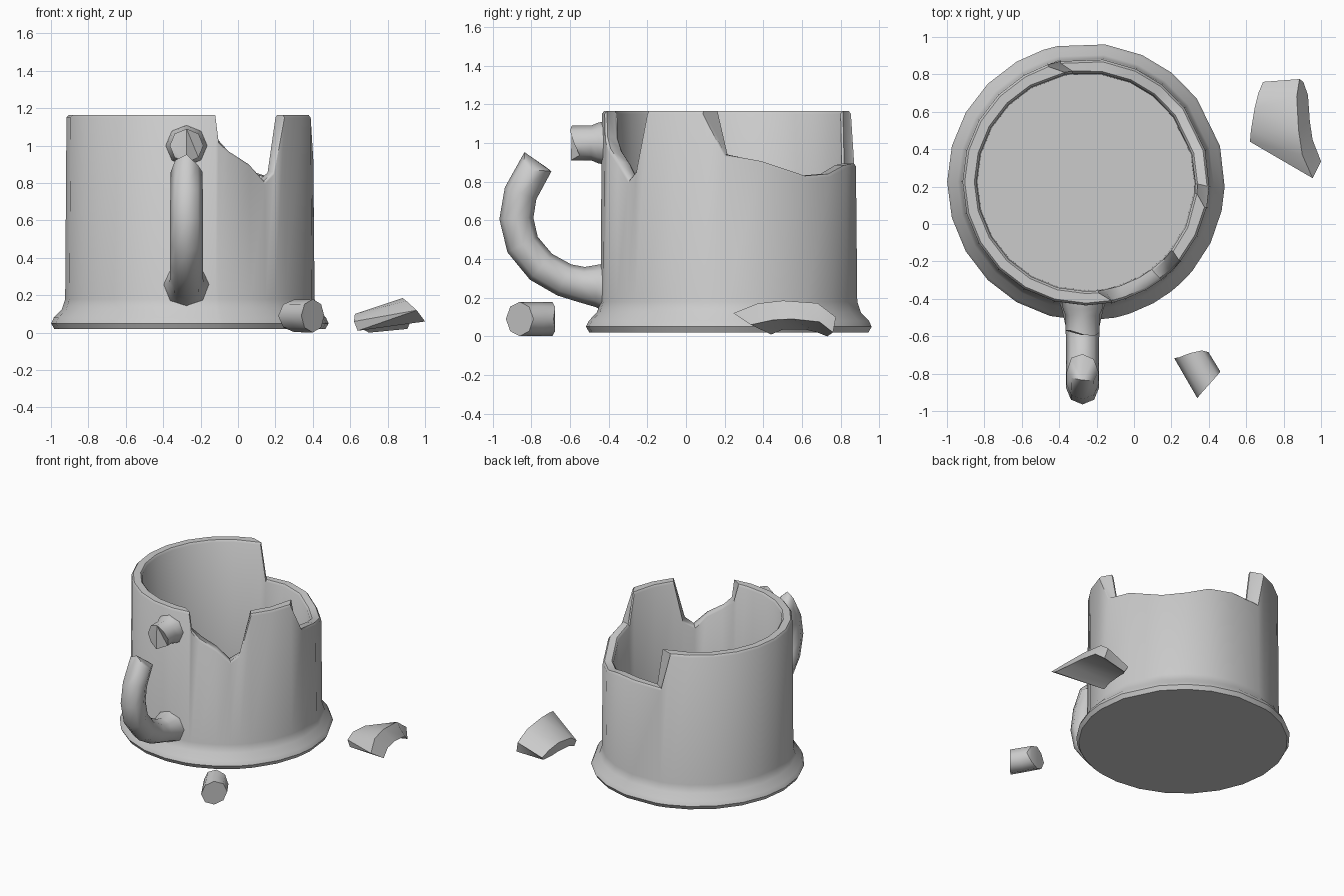
import bpy, bmesh, math
from mathutils import Vector

if "Cube" in bpy.data.objects:
    bpy.data.objects.remove(bpy.data.objects["Cube"])

CX, CY = -0.257, 0.225   # mug axis
TOP = 1.165


def skin(name, rings, angle=48):
    """Skin a list of closed vertex rings, cap both ends, shade smooth by angle."""
    bm = bmesh.new()
    loops = [[bm.verts.new(p) for p in r] for r in rings]
    n = len(loops[0])
    for a, b in zip(loops, loops[1:]):
        for i in range(n):
            j = (i + 1) % n
            bm.faces.new((a[i], a[j], b[j], b[i]))
    caps = [bm.faces.new(loops[0]), bm.faces.new(loops[-1])]
    bmesh.ops.triangulate(bm, faces=caps)
    bmesh.ops.recalc_face_normals(bm, faces=bm.faces[:])
    me = bpy.data.meshes.new(name)
    bm.to_mesh(me)
    bm.free()
    ob = bpy.data.objects.new(name, me)
    bpy.context.collection.objects.link(ob)
    bpy.ops.object.select_all(action='DESELECT')
    ob.select_set(True)
    bpy.context.view_layer.objects.active = ob
    bpy.ops.object.shade_smooth_by_angle(angle=math.radians(angle))
    return ob


def tube(name, pts, radii, side, jag0=None, jag1=None, sides=8):
    """Tube along a path; jag lists push end-ring vertices along the path."""
    pts = [Vector(p) for p in pts]
    side = Vector(side)
    last = len(pts) - 1
    rings = []
    for k, p in enumerate(pts):
        t = (pts[min(k + 1, last)] - pts[max(k - 1, 0)]).normalized()
        u = t.cross(side).normalized()
        jag = jag0 if k == 0 else jag1 if k == last else None
        ring = []
        for i in range(sides):
            a = 2 * math.pi * i / sides
            v = p + (side * math.cos(a) + u * math.sin(a)) * radii[k]
            ring.append(v + t * jag[i] if jag else v)
        rings.append(ring)
    return skin(name, rings)


# Mug: broken rim given as (outer angle, inner angle, height)
rim = [(-78, -83.5, TOP), (-76.5, -80, 1.03), (-71.5, -72, .97), (-61, -61, .9),
       (-52.5, -53, .81), (-47, -45, .86), (-40, -38.6, TOP), (-26, -24, TOP),
       (-12, -6, TOP), (-2, -1, .94), (15, 15, .905), (37, 37, .83), (52, 52, .84),
       (66, 66, .885), (82, 82, .895), (102, 97, .89), (108, 101, TOP)]
rim += [(a, a, TOP) for a in range(120, 271, 15)]


def polar(r, deg, z):
    a = math.radians(deg)
    return (CX + r * math.cos(a), CY + r * math.sin(a), z)


foot = [(.725, .02), (.742, .05), (.728, .08), (.685, .125), (.667, .18)]
rings = [[polar(r, o, z) for o, i, h in rim] for r, z in foot]
rings += [[polar(.66, o, h - .015) for o, i, h in rim],
          [polar(.648, o, h) for o, i, h in rim],
          [polar(.597, i, h) for o, i, h in rim],
          [polar(.585, i, h - .015) for o, i, h in rim],
          [polar(.58, i, .1) for o, i, h in rim]]
skin("mug_body", rings)

# Lower handle, still attached, with a jagged tip
HX = -0.275
path = [(-.40, .255), (-.46, .262), (-.54, .268), (-.63, .292), (-.75, .36),
        (-.845, .475), (-.877, .61), (-.855, .74), (-.775, .885)]
tube("handle_lower", [(HX, y, z) for y, z in path],
     [.13, .11, .092, .088, .088, .088, .088, .087, .085], (1, 0, 0),
     jag1=[-.03, .0, .01, .015, -.03, .01, .03, -.02])

# Upper handle stub
tube("handle_stub", [(HX, y, 1.0) for y in (-.40, -.455, -.49, -.58)],
     [.115, .105, .09, .09], (1, 0, 0),
     jag1=[.0, .02, .01, -.01, -.01, -.01, .015, -.03])

# Loose handle fragment lying on the ground
tube("handle_fragment", [(.40, -.86, .09), (.35, -.775, .09), (.30, -.69, .09)],
     [.089, .088, .087], (0, 0, 1),
     jag0=[0, .02, .03, .02, 0, -.02, -.03, -.02],
     jag1=[.0, -.02, -.045, -.02, .0, .01, .02, .01])

# Loose curved wall fragment: four arcs (left/right end, outer/inner surface)
left_out = [(.62, .44, .06), (.625, .5, .1), (.645, .62, .105), (.665, .7, .075), (.69, .76, .03)]
right_out = [(.955, .245, .12), (.90, .37, .17), (.88, .5, .185), (.87, .68, .172), (.885, .775, .1)]
right_in = [(1.0, .335, .06), (.955, .45, .085), (.94, .55, .09), (.93, .69, .075), (.905, .76, .02)]
left_in = [(.64, .44, .01), (.64, .5, .035), (.65, .62, .035), (.665, .68, .02), (.70, .73, 0)]
skin("wall_fragment", list(zip(left_out, right_out, right_in, left_in)), 35)
